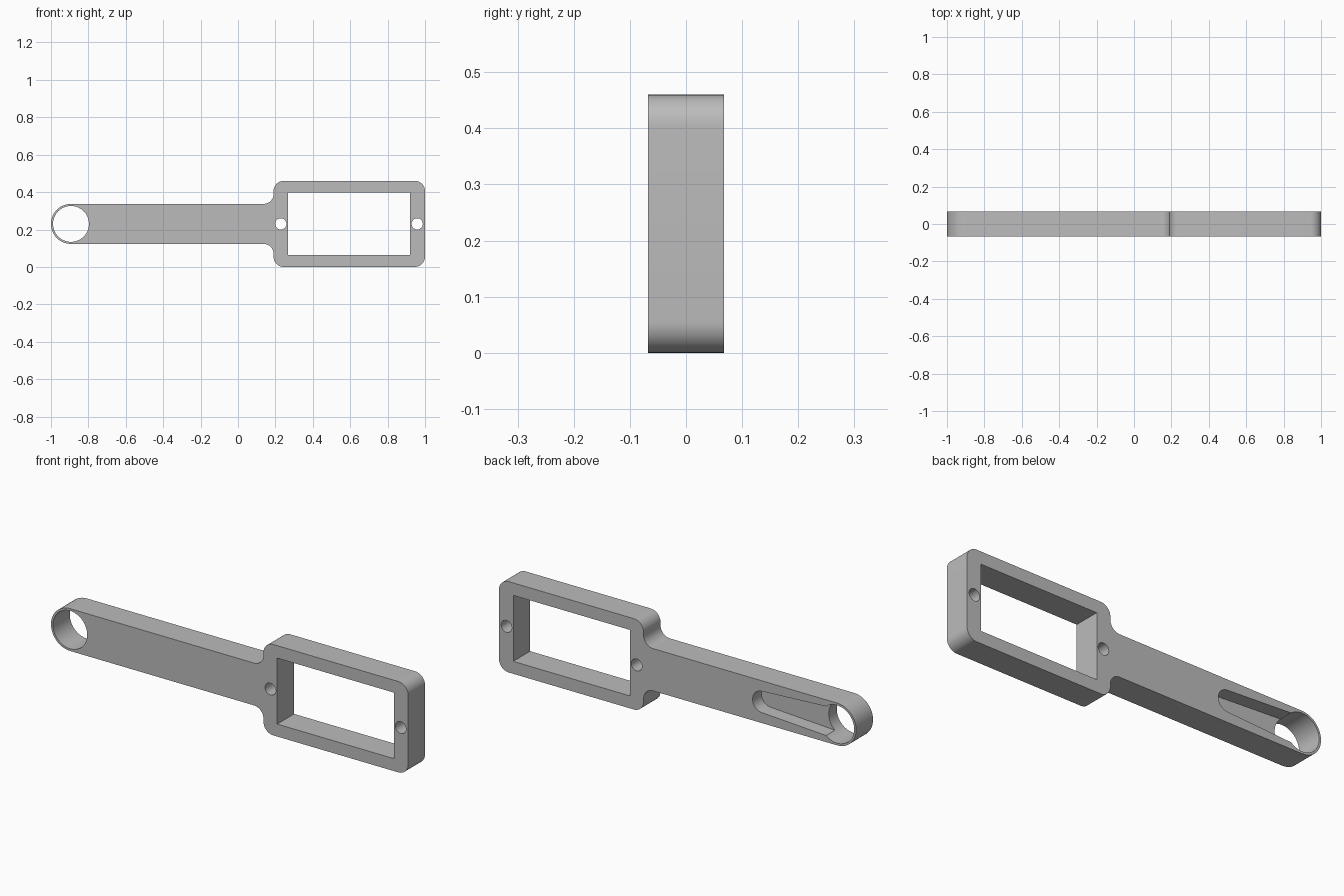
import bpy, bmesh, math
from mathutils import Vector

if "Cube" in bpy.data.objects:
    bpy.data.objects.remove(bpy.data.objects["Cube"])

HALF = 0.0675      # half thickness
MID = 0.23         # height of the long axis
TIP = -0.893       # centre of the big hole

grey = bpy.data.materials.new("plain grey")
grey.use_nodes = True
grey.diffuse_color = (0.5, 0.5, 0.5, 1)
grey.node_tree.nodes["Principled BSDF"].inputs["Base Color"].default_value = (0.5, 0.5, 0.5, 1)


def rounded(corners, steps=12):
    """Outline in x and z with each corner (x, z, radius) filleted."""
    pts = []
    for i, (x, z, r) in enumerate(corners):
        p = Vector((x, z))
        if r == 0:
            pts.append(p)
            continue
        a = (Vector(corners[i - 1][:2]) - p).normalized()
        b = (Vector(corners[(i + 1) % len(corners)][:2]) - p).normalized()
        half = a.angle(b) / 2
        centre = p + (a + b).normalized() * (r / math.sin(half))
        start = p + a * (r / math.tan(half)) - centre
        end = p + b * (r / math.tan(half)) - centre
        sweep = start.angle(end)
        for k in range(steps + 1):
            t = k / steps
            pts.append(centre + (start * math.sin((1 - t) * sweep)
                                 + end * math.sin(t * sweep)) / math.sin(sweep))
    return pts


def circle(x, r, n=64):
    return [Vector((x + r * math.cos(math.tau * k / n), MID + r * math.sin(math.tau * k / n)))
            for k in range(n)]


def prism(name, pts, y0, y1):
    """Extrude an outline from y0 to y1."""
    bm = bmesh.new()
    face = bm.faces.new([bm.verts.new((p.x, y0, p.y)) for p in pts])
    new = bmesh.ops.extrude_face_region(bm, geom=[face])["geom"]
    bmesh.ops.translate(bm, vec=(0, y1 - y0, 0),
                        verts=[g for g in new if isinstance(g, bmesh.types.BMVert)])
    bmesh.ops.recalc_face_normals(bm, faces=bm.faces)
    mesh = bpy.data.meshes.new(name)
    bm.to_mesh(mesh)
    bm.free()
    mesh.materials.append(grey)
    obj = bpy.data.objects.new(name, mesh)
    bpy.context.collection.objects.link(obj)
    return obj


# Arm with a round tip, flaring into the rectangular frame
ARM, BODY = 0.107, 0.23
lower = [(-1, -ARM, ARM - 0.0002), (0.19, -ARM, 0.053), (0.19, -BODY, 0.055), (1, -BODY, 0.055)]
outline = lower + [(x, -z, r) for x, z, r in reversed(lower)]
holder = prism("servo_arm_holder", rounded([(x, MID + z, r) for x, z, r in outline]), -HALF, HALF)

# Tapered slot that narrows to a rounded end
slot_end, r_end, r_hub = -0.474, 0.054, 0.077
tilt = math.asin((r_hub - r_end) / (slot_end - TIP))
arc = [math.pi / 2 - tilt - k / 24 * (math.pi - 2 * tilt) for k in range(25)]
slot = [Vector((slot_end + r_end * math.cos(a), MID + r_end * math.sin(a))) for a in arc]
slot += [Vector((TIP, MID - r_hub)), Vector((TIP, MID + r_hub))]

# Openings cut through, and the slot sunk into the back
window = rounded([(0.267, 0.063, 0), (0.92, 0.063, 0), (0.92, 0.397, 0), (0.267, 0.397, 0)])
cuts = [("slot_cutter", slot, -0.003),
        ("tip_hole_cutter", circle(TIP, 0.096), -0.2),
        ("window_cutter", window, -0.2),
        ("inner_screw_cutter", circle(0.229, 0.03, 32), -0.2),
        ("outer_screw_cutter", circle(0.958, 0.03, 32), -0.2)]
bpy.context.view_layer.objects.active = holder
holder.select_set(True)
for name, pts, depth in cuts:
    cutter = prism(name, pts, depth, 0.2)
    cutter.hide_render = True
    mod = holder.modifiers.new(name, 'BOOLEAN')
    mod.operation = 'DIFFERENCE'
    mod.solver = 'EXACT'
    mod.object = cutter
    bpy.ops.object.modifier_apply(modifier=mod.name)
    bpy.data.objects.remove(cutter)

bpy.ops.object.shade_smooth_by_angle(angle=math.radians(30))
